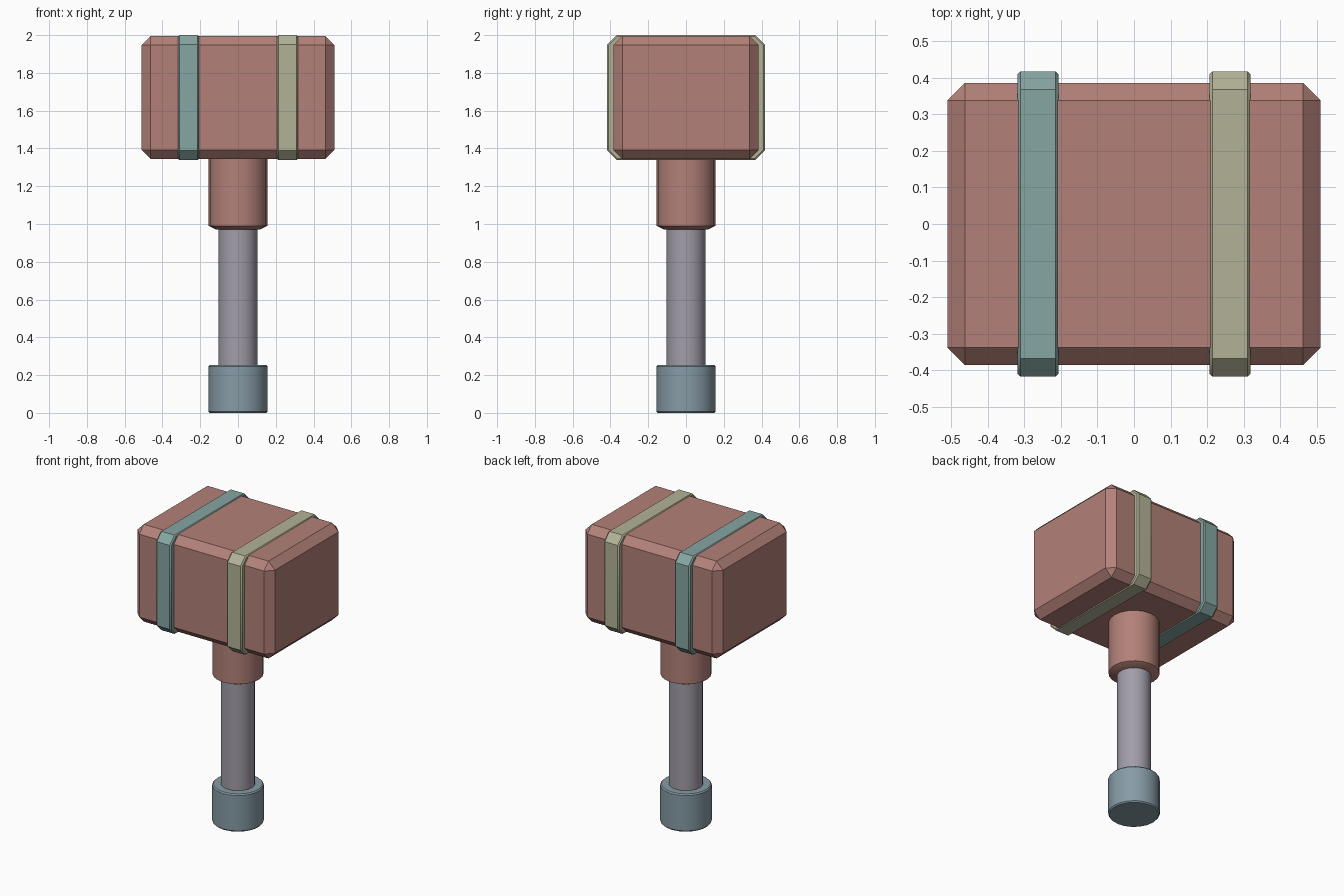
import bpy, bmesh, math

if "Cube" in bpy.data.objects:
    bpy.data.objects.remove(bpy.data.objects["Cube"])

def material(name, rgb):
    m = bpy.data.materials.new(name)
    m.diffuse_color = (*rgb, 1)
    m.use_nodes = True
    m.node_tree.nodes["Principled BSDF"].inputs["Base Color"].default_value = m.diffuse_color
    return m

red = material("red_clay", (0.45, 0.22, 0.19))
teal = material("teal", (0.24, 0.38, 0.36))
olive = material("olive", (0.45, 0.45, 0.31))
grey = material("violet_grey", (0.36, 0.34, 0.40))
blue = material("blue_grey", (0.24, 0.33, 0.38))

def finish(name, bm, mat):
    bmesh.ops.recalc_face_normals(bm, faces=bm.faces)
    me = bpy.data.meshes.new(name)
    bm.to_mesh(me)
    bm.free()
    ob = bpy.data.objects.new(name, me)
    bpy.context.collection.objects.link(ob)
    me.materials.append(mat)
    bpy.ops.object.select_all(action='DESELECT')
    ob.select_set(True)
    bpy.context.view_layer.objects.active = ob
    bpy.ops.object.shade_smooth_by_angle(angle=math.radians(35))
    return ob

def box(lo, hi):
    bm = bmesh.new()
    bmesh.ops.create_cube(bm, size=1)
    for v in bm.verts:
        v.co = [(a + b) / 2 + c * (b - a) for a, b, c in zip(lo, hi, v.co)]
    return bm

def lathe(name, profile, mat, sides=20):
    bm = bmesh.new()
    rings = [[bm.verts.new((r * math.cos(2 * math.pi * i / sides),
                            r * math.sin(2 * math.pi * i / sides), z))
              for i in range(sides)] for r, z in profile]
    for a, b in zip(rings, rings[1:]):
        for i in range(sides):
            j = (i + 1) % sides
            bm.faces.new((a[i], a[j], b[j], b[i]))
    bm.faces.new(rings[0][::-1])
    bm.faces.new(rings[-1])
    return finish(name, bm, mat)

# Hammer head: block with chamfered edges
bm = box((-0.51, -0.385, 1.343), (0.51, 0.385, 1.995))
bmesh.ops.bevel(bm, geom=bm.edges[:], offset=0.048, segments=1, affect='EDGES')
finish("head", bm, red)

# Straps: thin chamfered slabs wrapping the head, with softened rims
def strap(name, x, mat):
    w = 0.056
    bm = box((x - w, -0.417, 1.338), (x + w, 0.417, 2.0))
    long_edges = [e for e in bm.edges
                  if abs(e.verts[0].co.x - e.verts[1].co.x) > w]
    bmesh.ops.bevel(bm, geom=long_edges, offset=0.05, segments=1, affect='EDGES')
    rims = [e for e in bm.edges
            if abs(e.verts[0].co.x - e.verts[1].co.x) < 1e-4]
    bmesh.ops.bevel(bm, geom=rims, offset=0.008, segments=1, affect='EDGES')
    finish(name, bm, mat)

strap("left_strap", -0.262, teal)
strap("right_strap", 0.262, olive)

# Handle: collar under the head, grip and pommel
lathe("collar", [(0.115, 0.97), (0.155, 0.99), (0.155, 1.36)], red)
lathe("grip", [(0.104, 0.22), (0.104, 1.0)], grey)
lathe("pommel", [(0.15, 0.0), (0.157, 0.008), (0.157, 0.245), (0.15, 0.253)], blue)
